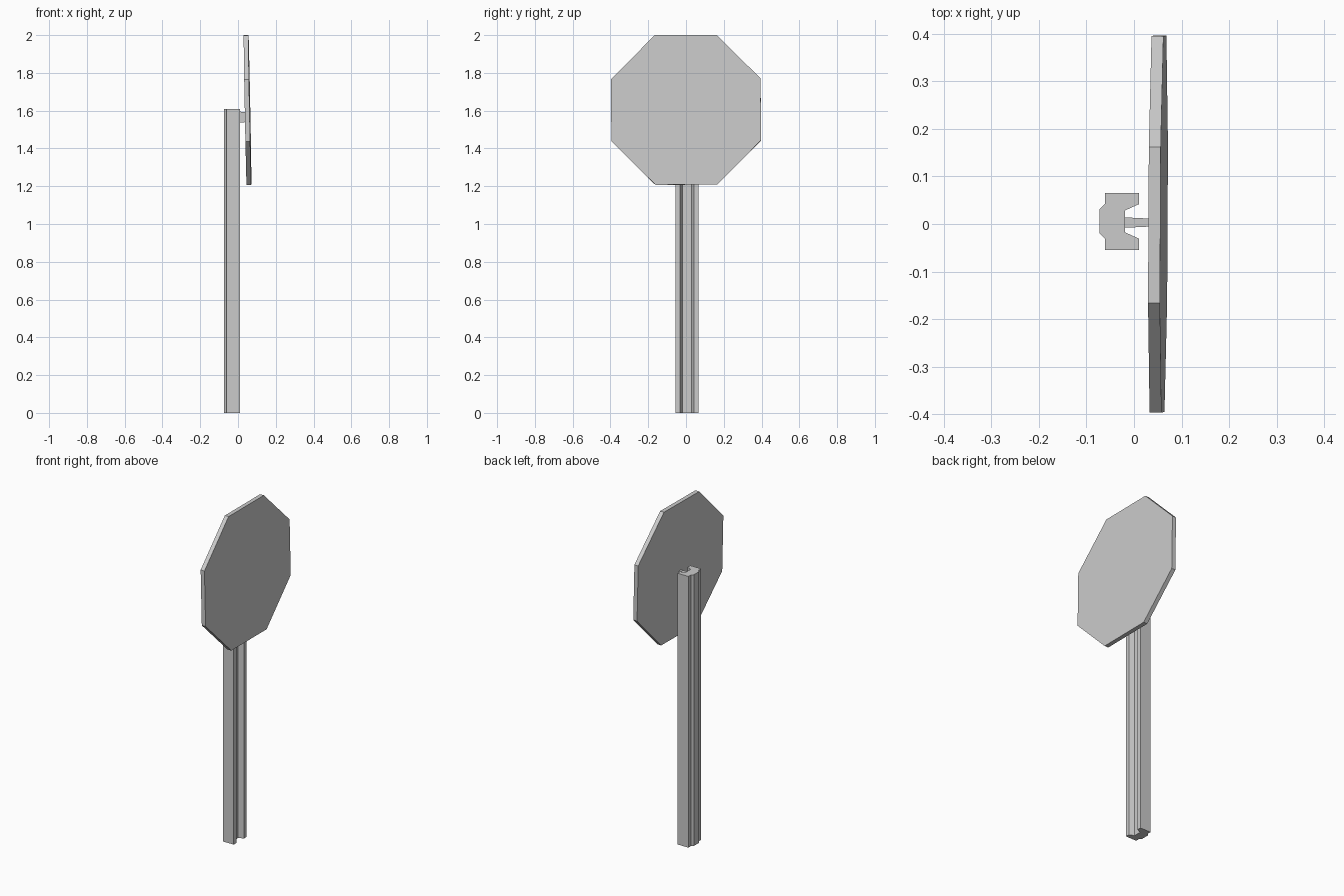
import bpy, bmesh, math
from mathutils import Matrix, Vector

if "Cube" in bpy.data.objects:
    bpy.data.objects.remove(bpy.data.objects["Cube"])


def prism(name, base, top):
    """Closed solid between two matching outlines of 3D points."""
    bm = bmesh.new()
    a = [bm.verts.new(p) for p in base]
    b = [bm.verts.new(p) for p in top]
    n = len(a)
    bm.faces.new(a[::-1])
    bm.faces.new(b)
    for i in range(n):
        j = (i + 1) % n
        bm.faces.new((a[i], a[j], b[j], b[i]))
    bmesh.ops.recalc_face_normals(bm, faces=bm.faces)
    mesh = bpy.data.meshes.new(name)
    bm.to_mesh(mesh)
    bm.free()
    ob = bpy.data.objects.new(name, mesh)
    bpy.context.collection.objects.link(ob)
    return ob


# Channel post: half profile (x, half width), mirrored about its centre line
POST_Y = 0.0055
half = [(-0.073, 0.025), (-0.061, 0.037), (-0.061, 0.060),
        (0.010, 0.060), (0.010, 0.036), (-0.019, 0.023)]
outline = [(x, POST_Y + w) for x, w in half]
outline += [(x, POST_Y - w) for x, w in reversed(half)]
prism("post", [(x, y, 0) for x, y in outline],
      [(x, y, 1.608) for x, y in outline])

# Octagonal sign plate, tipped slightly back and turned slightly
R, T = 0.396 / math.cos(math.pi / 8), 0.0125
ring = [(R * math.cos(math.pi / 8 + i * math.pi / 4),
         R * math.sin(math.pi / 8 + i * math.pi / 4)) for i in range(8)]
plate = prism("sign_plate", [(-T, y, z) for y, z in ring],
              [(T, y, z) for y, z in ring])
plate.data.transform(Matrix.Translation((0.0505, 0, 1.604))
                     @ Matrix.Rotation(math.radians(-0.3), 4, 'Z')
                     @ Matrix.Rotation(math.radians(-1.1), 4, 'Y')
                     @ Matrix.Rotation(math.radians(0.3), 4, 'X'))


# Small tapered bracket joining post and plate
def rect(x, w, h):
    return [(x, 0.003 + sy * w, 1.566 + sz * h)
            for sy, sz in ((-1, -1), (1, -1), (1, 1), (-1, 1))]


prism("bracket", rect(-0.021, 0.011, 0.030), rect(0.042, 0.008, 0.027))
